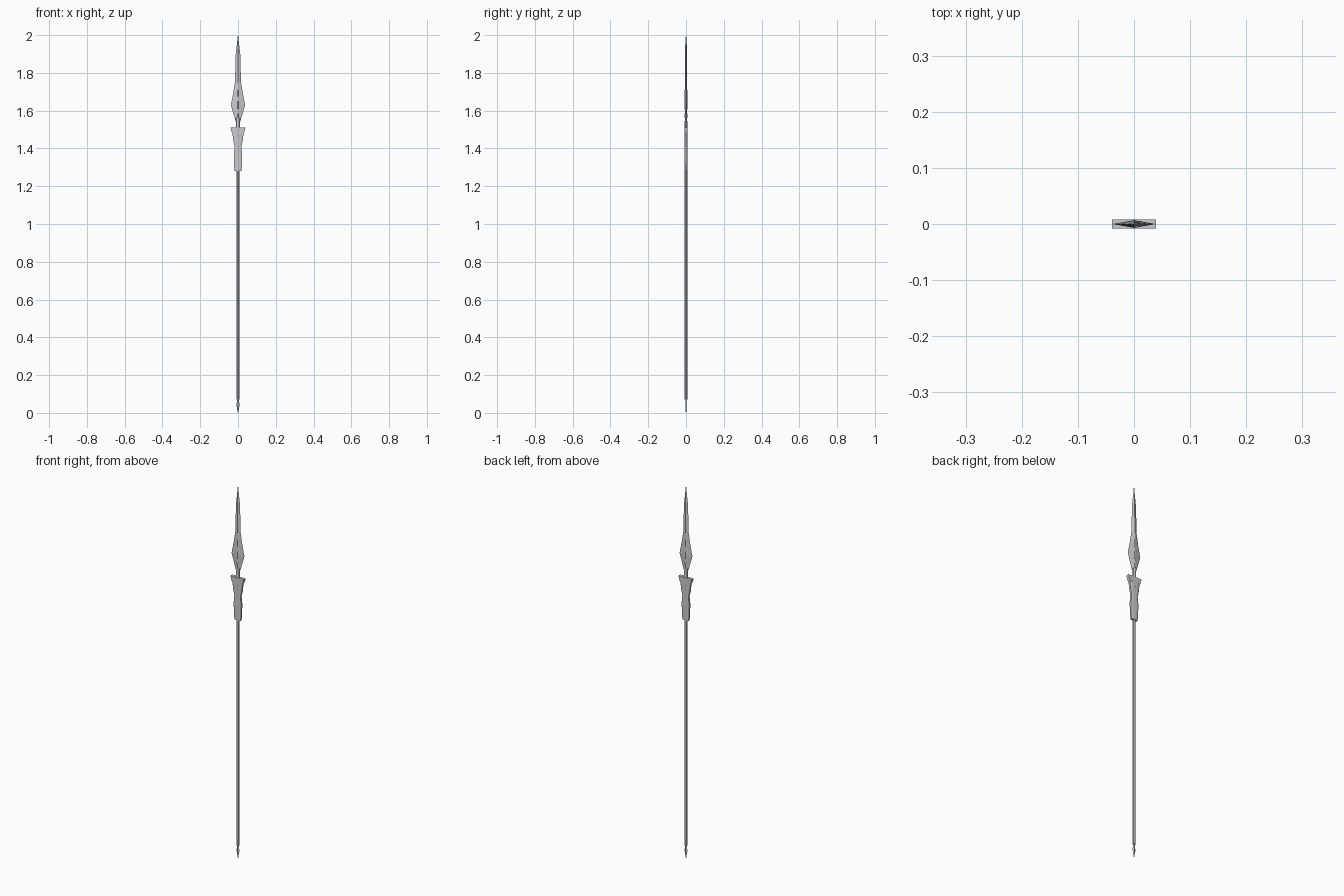
import bpy, bmesh, math

if "Cube" in bpy.data.objects:
    bpy.data.objects.remove(bpy.data.objects["Cube"])


def loft(name, rings, section):
    """Stack cross-sections: each ring is (z, half width, half depth)."""
    bm = bmesh.new()
    loops = [[bm.verts.new((u * w, v * d, z)) for u, v in section] for z, w, d in rings]
    n = len(section)
    for a, b in zip(loops, loops[1:]):
        for i in range(n):
            bm.faces.new((a[i], a[(i + 1) % n], b[(i + 1) % n], b[i]))
    bm.faces.new(loops[0][::-1])
    bm.faces.new(loops[-1])
    bmesh.ops.remove_doubles(bm, verts=bm.verts, dist=1e-6)
    bmesh.ops.recalc_face_normals(bm, faces=bm.faces)
    me = bpy.data.meshes.new(name)
    bm.to_mesh(me)
    bm.free()
    ob = bpy.data.objects.new(name, me)
    bpy.context.collection.objects.link(ob)
    return ob


def ngon(n):
    return [(math.cos(2 * math.pi * i / n), math.sin(2 * math.pi * i / n)) for i in range(n)]


DIAMOND = ngon(4)
ROUND = ngon(8)
SLAB = [(1, -.7), (1, .7), (.5, 1), (-.5, 1), (-1, .7), (-1, -.7), (-.5, -1), (.5, -1)]

# Long shaft and the neck that carries the blade
loft("shaft", [(.07, .009, .007), (1.30, .009, .007)], ROUND)
loft("neck", [(1.28, .011, .007), (1.50, .011, .007), (1.56, .012, .0065)], ROUND)

# Pointed butt spike
loft("butt_spike", [(0, .001, .001), (.022, .005, .003), (.042, .009, .004),
                    (.062, .005, .003), (.075, .004, .003)], DIAMOND)

# Flat flared collar below the blade
loft("collar", [(1.28, .017, .007), (1.30, .021, .007), (1.37, .022, .0075),
                (1.41, .018, .0075), (1.44, .025, .0075), (1.485, .030, .0075)], SLAB)
loft("collar_rim", [(1.48, .030, .0078), (1.495, .036, .008), (1.51, .039, .008)],
     [(1, -1), (1, 1), (-1, 1), (-1, -1)])
loft("collar_stud", [(1.457, .012, .008), (1.470, .012, .008)], SLAB)

# Leaf-shaped blade with a long tip
loft("blade", [(1.53, .008, .004), (1.57, .020, .006), (1.63, .038, .007),
               (1.69, .026, .0065), (1.75, .016, .006), (1.90, .012, .005),
               (1.95, .006, .004), (2.0, .0008, .0008)], DIAMOND)

# Raised ridge segments along the blade
for i, (z0, z1) in enumerate([(1.56, 1.585), (1.61, 1.65), (1.675, 1.71)]):
    loft(f"blade_ridge_{i + 1}", [(z0, .006, .0075), (z1, .006, .0075)], SLAB)
